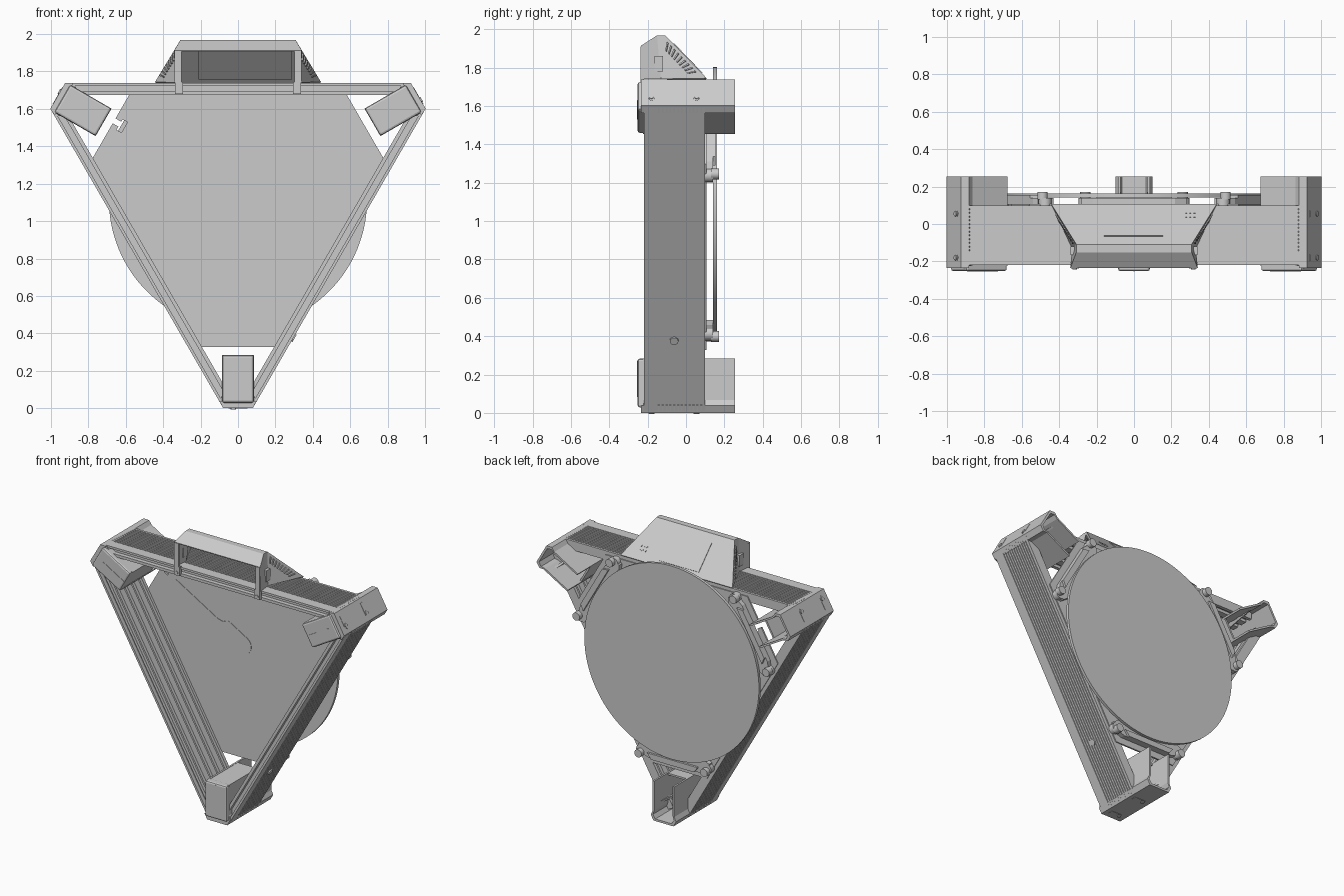
import bpy, bmesh, math
from mathutils import Vector, Matrix

if "Cube" in bpy.data.objects:
    bpy.data.objects.remove(bpy.data.objects["Cube"])

ZC = 1.113                      # height of the three-fold axis
CORNERS = (-90, 30, 150)        # directions of the triangle corners
SIDES = (90, -30, 210)          # directions of the triangle sides

grey = bpy.data.materials.new("light_grey")
grey.diffuse_color = (0.6, 0.6, 0.6, 1)
grey.use_nodes = True
grey.node_tree.nodes["Principled BSDF"].inputs["Base Color"].default_value = grey.diffuse_color


def frame(deg):
    """Local (tangent, depth, radius) to world, turned about the y axis."""
    a = math.radians(deg)
    s, c = math.sin(a), math.cos(a)
    return Matrix(((s, 0, c, 0), (0, 1, 0, 0), (-c, 0, s, ZC), (0, 0, 0, 1)))


def finish(bm, name, mat=None, bevel=0, smooth=False):
    if mat is not None:
        bmesh.ops.transform(bm, matrix=mat, verts=bm.verts)
    bmesh.ops.recalc_face_normals(bm, faces=bm.faces)
    me = bpy.data.meshes.new(name)
    bm.to_mesh(me)
    bm.free()
    me.materials.append(grey)
    ob = bpy.data.objects.new(name, me)
    bpy.context.collection.objects.link(ob)
    if bevel:
        m = ob.modifiers.new("bevel", 'BEVEL')
        m.width, m.segments = bevel, 2
    if smooth:
        bpy.ops.object.select_all(action='DESELECT')
        ob.select_set(True)
        bpy.context.view_layer.objects.active = ob
        bpy.ops.object.shade_smooth_by_angle(angle=math.radians(35))
    return ob


def prism(name, pts, lo, hi, axis=1, mat=None, **kw):
    """Extrude a 2D outline along one axis (0 = x, 1 = y, 2 = z)."""
    bm = bmesh.new()

    def put(p, d):
        q = list(p)
        q.insert(axis, d)
        return bm.verts.new(q)
    a = [put(p, lo) for p in pts]
    b = [put(p, hi) for p in pts]
    bm.faces.new(a)
    bm.faces.new(b[::-1])
    n = len(pts)
    for i in range(n):
        j = (i + 1) % n
        bm.faces.new((a[i], a[j], b[j], b[i]))
    return finish(bm, name, mat, **kw)


def rect(x0, x1, y0, y1):
    return [(x0, y0), (x1, y0), (x1, y1), (x0, y1)]


def circle(cx, cy, r, n=24):
    return [(cx + r * math.cos(2 * math.pi * i / n),
             cy + r * math.sin(2 * math.pi * i / n)) for i in range(n)]


def sheet(name, faces, thick):
    """Thin shell from a list of world-space faces."""
    bm = bmesh.new()
    for f in faces:
        bm.faces.new([bm.verts.new(p) for p in f])
    bmesh.ops.remove_doubles(bm, verts=bm.verts, dist=1e-5)
    ob = finish(bm, name)
    m = ob.modifiers.new("thickness", 'SOLIDIFY')
    m.thickness, m.offset = thick, 0
    return ob


# --- grooved side rails: profile in (depth, radius)
profile = [(-0.22, 0.56), (-0.22, 0.58), (-0.19, 0.58), (-0.19, 0.61),
           (-0.22, 0.61), (-0.22, 0.625)]
for i in range(12):             # fine ribs on the outer face
    y = -0.145 + i * 0.02
    profile += [(y, 0.625), (y, 0.619), (y + 0.008, 0.619), (y + 0.008, 0.625)]
profile += [(0.10, 0.625), (0.10, 0.56)]
for y in (0.06, -0.02, -0.10, -0.18):   # slots on the inner face
    profile += [(y + 0.016, 0.56), (y + 0.016, 0.58), (y - 0.016, 0.58), (y - 0.016, 0.56)]
for k in SIDES:
    prism("side_rail", profile, -0.91, 0.91, axis=0, mat=frame(k))

# --- corner brackets, open at the back
half = [(0.085, 0.83), (0.085, 1.045), (0.10, 1.075), (0.079, 1.113)]
inner = [(0.064, 1.098), (0.083, 1.07), (0.072, 1.04), (0.072, 0.83)]
right = half[:]
left = [(-x, z) for x, z in half[::-1]]
shell = right + left + [(-x, z) for x, z in inner[::-1]] + inner
for k in CORNERS:
    m = frame(k)
    prism("corner_shell", shell, -0.225, 0.255, mat=m)
    prism("corner_front_cap", rect(-0.085, 0.085, 0.83, 1.085), -0.252, -0.20, mat=m, bevel=0.012)
    prism("corner_toe", [(-0.079, 1.113), (0.079, 1.113), (0.1, 1.075), (-0.1, 1.075)],
          -0.235, -0.2, mat=m)
    prism("cap_center_line", rect(-0.003, 0.003, 0.84, 1.03), -0.255, -0.25, mat=m)
    prism("corner_inner_wall", rect(-0.08, 0.08, 0.832, 0.845), -0.22, 0.10, mat=m)
    for s in (-1, 1):           # sloping gussets inside the bracket
        prism("corner_gusset", [(s * 0.075, -0.2), (s * 0.075, 0.2), (s * 0.02, -0.2)],
              1.0, 1.015, axis=2, mat=m)
    for y in (-0.18, 0.055):    # slots and bolts on the end face
        slot = [(-0.05, y - 0.018), (0.035, y - 0.018), (0.05, y),
                (0.035, y + 0.018), (-0.05, y + 0.018)]
        prism("bolt_slot", slot, 1.108, 1.115, axis=2, mat=m)
        prism("end_bolt", circle(0.025, y, 0.014, 16), 1.11, 1.12, axis=2, mat=m, smooth=True)

# --- base plate: triangle with cut corners and a small notch
plate = []
for deg in CORNERS:
    f = frame(deg)
    ts = [(0.24, 0.785), (-0.24, 0.785)]
    if deg == 150:
        ts[1:1] = [(0.05, 0.785), (0.05, 0.75), (0.065, 0.75), (0.065, 0.72),
                   (0.0, 0.72), (0.0, 0.75), (0.02, 0.75), (0.02, 0.785)]
    for t, r in ts:
        p = f @ Vector((t, 0, r))
        plate.append((p.x, p.z))
prism("base_plate", plate, 0.095, 0.107)

# --- paddle-shaped inlay on the plate
paddle = [(-0.02, 0.0), (0.40, 0.0), (0.43, -0.055), (0.61, -0.055)]
paddle = [(-0.02, 0.018), (-0.02, -0.018), (0.36, -0.018), (0.40, -0.03), (0.43, -0.065)]
paddle += [(0.60 + 0.065 * math.cos(a), 0.065 * math.sin(a))
           for a in [math.radians(-90 + 15 * i) for i in range(13)]]
paddle += [(0.43, 0.065), (0.40, 0.03), (0.36, 0.018)]
ca, sa = math.cos(math.radians(-30)), math.sin(math.radians(-30))
prism("paddle_inlay", [(-0.545 + u * ca - v * sa, 1.435 + u * sa + v * ca) for u, v in paddle],
      0.092, 0.096)

# --- round bed and its holders
prism("round_bed", circle(0, ZC, 0.69, 128), 0.142, 0.162, smooth=True)
for k in CORNERS:
    m = frame(k)
    prism("bed_holder", [(-0.28, 0.66), (-0.22, 0.63), (0.22, 0.63), (0.28, 0.66), (0.28, 0.71),
                         (0.2, 0.74), (-0.2, 0.74), (-0.28, 0.71)], 0.107, 0.14, mat=m)
    prism("holder_ridge", [(-0.2, 0.70), (0.2, 0.70), (0.17, 0.74), (-0.17, 0.74)],
          0.13, 0.155, mat=m)
    for s in (-1, 1):
        prism("bed_post", circle(s * 0.26, 0.70, 0.036, 20), 0.10, 0.14, mat=m, smooth=True)
        prism("bed_screw", circle(s * 0.26, 0.715, 0.028, 20), 0.13, 0.172, mat=m, smooth=True)

# --- button on the right rail
prism("side_button", circle(-0.49, -0.062, 0.022, 20), 0.61, 0.632, axis=2,
      mat=frame(-30) @ Matrix.Scale(-1, 4, (1, 0, 0)), smooth=True)

# --- control hood
A, B, C, D, E, F = [Vector(p) for p in (
    (0.335, -0.235, 1.91), (0.305, -0.15, 1.963), (0.305, -0.11, 1.963),
    (0.44, 0.105, 1.74), (0.335, -0.235, 1.74), (0.325, -0.13, 1.74))]


def mx(p, s):
    return Vector((p.x * s, p.y, p.z))


faces = [[mx(p, -1), mx(q, -1), q, p] for p, q in ((A, B), (B, C), (C, D))]
for s in (-1, 1):
    for f in ((A, B, F, E), (B, C, F), (C, D, F)):
        faces.append([mx(p, s) for p in f])
sheet("control_hood", faces, 0.012)

normal = Vector((0, 0.223, 0.215)).normalized()
slope = [(C.lerp(D, u).y, C.lerp(D, u).z) for u in (0.19, 0.88)]
off = normal * 0.007
sheet("hood_screen", [[(x, y + off.y, z + off.z) for x, (y, z) in
                       ((-0.16, slope[0]), (0.155, slope[0]), (0.155, slope[1]), (-0.16, slope[1]))]],
      0.004)
sheet("inner_panel", [[(x, y - off.y * 1.5, z - off.z * 1.5) for x, (y, z) in
                       ((-0.21, slope[0]), (0.29, slope[0]), (0.29, slope[1]), (-0.21, slope[1]))]],
      0.006)

for s in (-1, 1):
    # front legs and their feet on the rail
    prism("hood_leg", rect(*sorted((s * 0.303, s * 0.338)), 1.74, 1.91), -0.238, -0.222)
    prism("hood_foot", rect(*sorted((s * 0.295, s * 0.338)), 1.68, 1.745), -0.238, -0.218)
    prism("foot_bolt", circle(s * 0.317, 1.70, 0.011, 16), -0.243, -0.23, smooth=True)
    # side port frame
    prism("side_port", rect(-0.165, -0.12, 1.78, 1.86),
          *sorted((s * 0.315, s * 0.339)), axis=0)
    # slanted vent fins along the sloped edge
    fins = []
    out = (D - C).cross(F - C).normalized()
    out *= (0.008 if out.x > 0 else -0.008)
    for i in range(9):
        u = 0.08 + i * 0.09
        p, q = C.lerp(D, u), C.lerp(D, u + 0.03)
        quad = [p.lerp(F, 0.06), q.lerp(F, 0.06), q.lerp(F, 0.28), p.lerp(F, 0.28)]
        fins.append([mx(v + out, s) for v in quad])
    sheet("vent_fins", fins, 0.008)

# speaker dots on the sloped cover
for i in range(3):
    for j in range(2):
        p = C.lerp(D, 0.66 + 0.09 * j) + normal * 0.007
        x = 0.275 + 0.022 * i
        sheet("speaker_dot", [[(x, p.y, p.z), (x + 0.009, p.y, p.z),
                               (x + 0.009, p.y + 0.007, p.z - 0.0073),
                               (x, p.y + 0.007, p.z - 0.0073)]], 0.004)
